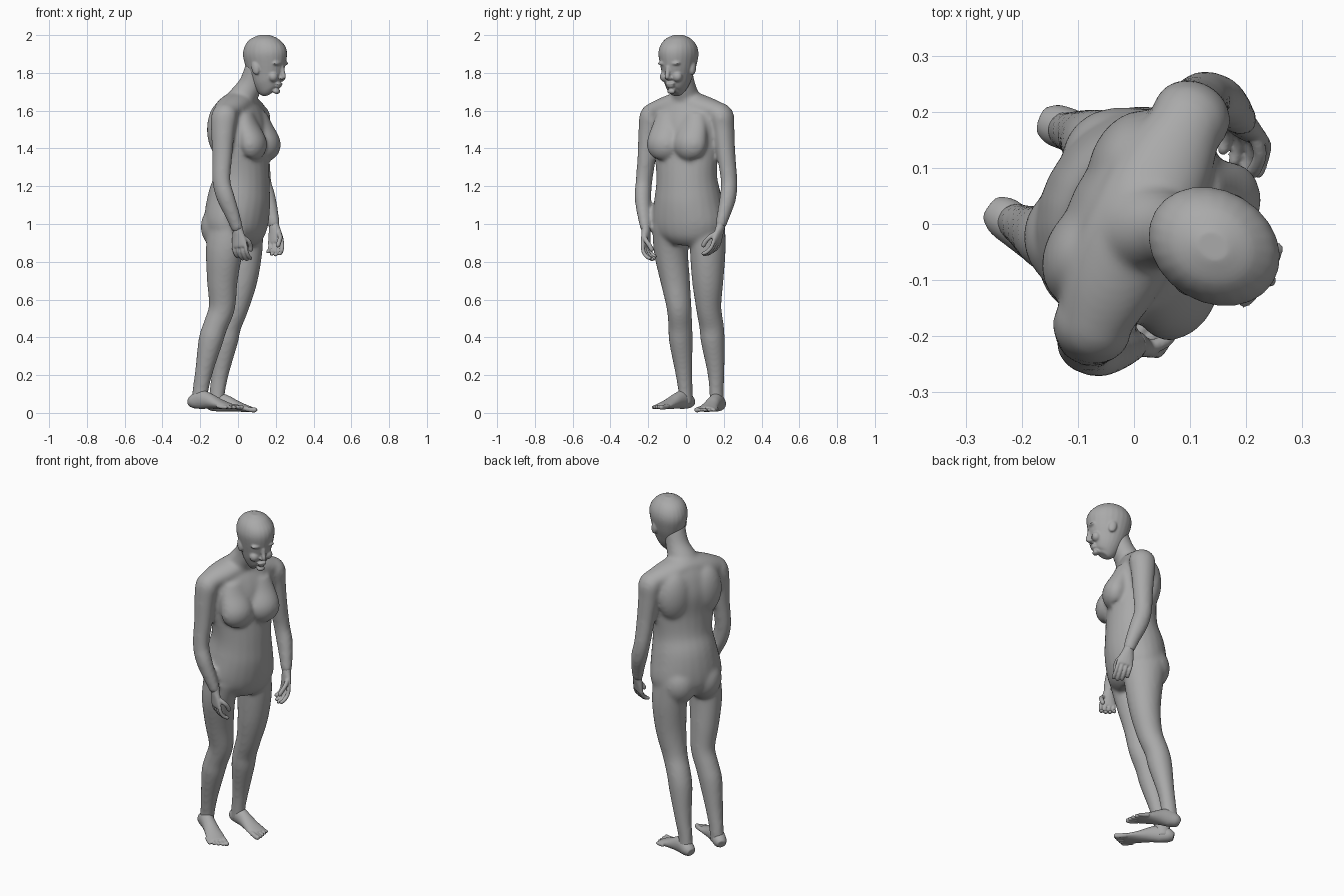
import bpy, bmesh, math
from mathutils import Vector, Matrix

old = bpy.data.objects.get("Cube")
if old:
    bpy.data.objects.remove(old, do_unlink=True)

skin = bpy.data.materials.new("plain_grey")
skin.use_nodes = True
grey = (0.4, 0.4, 0.4, 1)
skin.diffuse_color = grey
skin.node_tree.nodes["Principled BSDF"].inputs["Base Color"].default_value = grey

bm = bmesh.new()
UP = Vector((0, 0, 1))


def heading(degrees):
    a = math.radians(degrees)
    return Vector((math.cos(a), math.sin(a), 0))


FRONT = heading(-27)
LEFT = UP.cross(FRONT)
FACE = heading(-31)
FACE_LEFT = UP.cross(FACE)


def spline(rows, steps):
    """Catmull-Rom interpolation through rows of numbers."""
    rows = [Vector(r) for r in rows]
    out = []
    for i in range(len(rows) - 1):
        p0, p1, p2 = rows[max(i - 1, 0)], rows[i], rows[i + 1]
        p3 = rows[min(i + 2, len(rows) - 1)]
        for k in range(steps):
            t = k / steps
            out.append(0.5 * (2 * p1 + (p2 - p0) * t + (2 * p0 - 5 * p1 + 4 * p2 - p3) * t * t
                              + (3 * p1 - p0 - 3 * p2 + p3) * t ** 3))
    return out + [rows[-1]]


def tube(rows, hint, sides=24, steps=4):
    """Loft ellipses along a path; row = x, y, z, radius along hint, radius across."""
    rows = spline(rows, steps)
    mid = [Vector(r[:3]) for r in rows]
    rings = []
    for i, r in enumerate(rows):
        tangent = (mid[min(i + 1, len(mid) - 1)] - mid[max(i - 1, 0)]).normalized()
        a = (hint - tangent * hint.dot(tangent)).normalized()
        b = tangent.cross(a)
        rings.append([bm.verts.new(mid[i] + a * r[3] * math.cos(q) + b * r[4] * math.sin(q))
                      for q in (2 * math.pi * k / sides for k in range(sides))])
    for lo, hi in zip(rings, rings[1:]):
        for k in range(sides):
            n = (k + 1) % sides
            bm.faces.new((lo[k], lo[n], hi[n], hi[k]))
    bm.faces.new(rings[0][::-1])
    bm.faces.new(rings[-1])


def ball(centre, radii, front=FRONT, lean=0):
    """Ellipsoid with radii along front, left and up, leaning about the left axis."""
    turn = Matrix.Rotation(math.atan2(front.y, front.x), 4, 'Z') @ Matrix.Rotation(lean, 4, 'Y')
    m = Matrix.Translation(centre) @ turn @ Matrix.Diagonal((*radii, 1))
    bmesh.ops.create_uvsphere(bm, u_segments=24, v_segments=14, radius=1, matrix=m)


def finger(points, radius, hint):
    """Rounded digit through the points."""
    rows = [(*p, radius, radius) for p in points]
    tip = points[-1] + (points[-1] - points[-2]).normalized() * radius * 0.8
    tube(rows + [(*tip, radius * 0.5, radius * 0.5)], hint, 10, 3)


def finish(name, voxel, rounds):
    """Blend everything built so far into one smooth skin and start afresh."""
    bmesh.ops.recalc_face_normals(bm, faces=bm.faces)
    mesh = bpy.data.meshes.new(name)
    bm.to_mesh(mesh)
    bm.clear()
    mesh.materials.append(skin)
    obj = bpy.data.objects.new(name, mesh)
    bpy.context.collection.objects.link(obj)
    remesh = obj.modifiers.new("blend", 'REMESH')
    remesh.mode = 'VOXEL'
    remesh.voxel_size = voxel
    remesh.use_smooth_shade = True
    soften = obj.modifiers.new("soften", 'SMOOTH')
    soften.factor = 0.5
    soften.iterations = rounds


# Torso from the hips to the base of the neck
tube([(-.02, .015, .90, .10, .13), (-.012, .015, .95, .145, .185), (-.008, .013, 1.02, .162, .202),
      (.006, .01, 1.14, .162, .182), (.02, .004, 1.25, .142, .166), (.02, .002, 1.38, .132, .18),
      (.012, .003, 1.50, .132, .198), (.008, .004, 1.58, .115, .195), (.008, .004, 1.64, .09, .14),
      (.01, .0, 1.69, .06, .07)], FRONT)
# Neck
tube([(-.02, 0, 1.58, .085, .11), (.02, -.004, 1.66, .075, .085), (.068, -.015, 1.74, .064, .063),
      (.1, -.03, 1.84, .06, .06)], FRONT)
# Shoulder girdle
tube([(-.075, -.188, 1.585, .06, .05), (-.04, -.1, 1.615, .085, .062), (.008, 0, 1.645, .088, .06),
      (.055, .1, 1.615, .085, .062), (.103, .193, 1.585, .06, .05)], FRONT)
for side in (-1, 1):
    # Breasts flowing out of the upper chest
    rows = []
    for ahead, z, wide, deep in ((.06, 1.58, .06, .04), (.08, 1.51, .08, .052), (.106, 1.435, .092, .068),
                                 (.106, 1.395, .087, .064), (.09, 1.365, .066, .05)):
        rows.append((*(Vector((.02, 0, z)) + FRONT * ahead + LEFT * side * .08), wide, deep))
    tube(rows, LEFT)
    # Buttocks and shoulder blades
    ball(Vector((-.01, .015, .985)) - FRONT * .056 + LEFT * side * .075, (.105, .1, .12))
    ball(Vector((.012, 0, 1.5)) - FRONT * .062 + LEFT * side * .09, (.075, .1, .15))

# Arms
right_arm = [(-.04, -.15, 1.6, .055, .045), (-.07, -.178, 1.575, .072, .064), (-.08, -.194, 1.5, .066, .056),
             (-.083, -.206, 1.37, .056, .049), (-.088, -.222, 1.23, .05, .043), (-.065, -.228, 1.14, .05, .043),
             (-.03, -.222, 1.05, .041, .036), (0, -.212, .965, .032, .027)]
left_arm = [(.07, .15, 1.6, .055, .045), (.1, .188, 1.575, .072, .062), (.105, .2, 1.5, .065, .055),
            (.115, .212, 1.37, .056, .048), (.128, .228, 1.23, .049, .043), (.152, .222, 1.14, .049, .043),
            (.175, .202, 1.06, .04, .036), (.192, .182, .985, .032, .027)]
tube(right_arm, FRONT, 20)
tube(left_arm, FRONT, 20)

# Legs
right_leg = [(-.045, -.08, 1.0, .12, .09), (-.072, -.08, .86, .102, .088), (-.083, -.057, .7, .083, .077),
             (-.085, -.037, .56, .071, .065), (-.12, -.03, .46, .066, .063), (-.145, -.027, .38, .066, .062),
             (-.18, -.012, .22, .048, .046), (-.2, -.002, .11, .044, .037), (-.205, -.002, .045, .044, .038)]
left_leg = [(.02, .11, 1.0, .12, .09), (.028, .115, .86, .105, .092), (.018, .115, .7, .085, .083),
            (-.012, .12, .56, .07, .067), (-.048, .135, .46, .066, .065), (-.065, .142, .38, .066, .063),
            (-.092, .158, .22, .047, .046), (-.11, .162, .11, .043, .037), (-.115, .165, .03, .044, .038)]
tube(right_leg, FRONT)
tube(left_leg, FRONT)
finish("body", 0.009, 16)

# Head
tube([(.168, -.06, 1.69, .03, .025), (.16, -.057, 1.708, .056, .044), (.153, -.051, 1.745, .077, .064),
      (.149, -.046, 1.79, .096, .077), (.146, -.042, 1.84, .112, .09), (.143, -.04, 1.9, .123, .1),
      (.141, -.04, 1.945, .11, .091), (.141, -.04, 1.98, .076, .065), (.141, -.04, 2.0, .03, .025)], FACE)


def on_face(ahead, aside, z):
    return Vector((.15, -.045, z)) + FACE * ahead + FACE_LEFT * aside


# Nose, lips, chin, brows, cheeks and ears
finger([on_face(.096, 0, 1.835), on_face(.1, 0, 1.808), on_face(.108, 0, 1.778)], .0125, FACE)
ball(on_face(.093, 0, 1.772), (.014, .02, .01), FACE)
ball(on_face(.08, 0, 1.742), (.014, .028, .008), FACE)
ball(on_face(.076, 0, 1.729), (.013, .024, .008), FACE)
ball(on_face(.064, 0, 1.702), (.018, .024, .014), FACE)
for side in (-1, 1):
    ball(on_face(.089, side * .034, 1.85), (.016, .034, .011), FACE)
    ball(on_face(.066, side * .038, 1.78), (.026, .028, .028), FACE)
    ball(on_face(-.015, side * .088, 1.825), (.023, .013, .036), FACE, -.2)
finish("head", 0.005, 6)


def hand(name, wrist, inward, drift):
    """Palm with four curled fingers and a thumb; drift is the downward direction."""
    wrist = Vector(wrist)
    end = wrist + drift * .078
    tube([(*(wrist - drift * .03), .026, .021), (*wrist, .029, .023), (*(wrist + drift * .035), .038, .02),
          (*end, .046, .016), (*(end + drift * .012), .04, .011)], FRONT, 16)
    for i, length in enumerate((.92, 1, .95, .78)):
        base = end + FRONT * (.036 - .024 * i)
        finger([base, base + (drift * .037 + inward * .006) * length,
                base + (drift * .064 + inward * .026) * length,
                base + (drift * .075 + inward * .048) * length], .0105, FRONT)
    root = wrist + drift * .03 + FRONT * .02
    finger([root, root + FRONT * .022 + inward * .025 + drift * .025,
            root + FRONT * .022 + inward * .045 + drift * .05,
            root + FRONT * .016 + inward * .055 + drift * .072], .0125, FRONT)
    finish(name, 0.004, 4)


hand("right_hand", right_arm[-1][:3], LEFT, Vector((.1, -.02, -1)).normalized())
hand("left_hand", left_arm[-1][:3], -LEFT, Vector((.12, -.25, -1)).normalized())


def foot(name, heel, toe, ground, big):
    """Foot from heel to toe; big is the side of the big toe, +1 for left."""
    heel, toe = Vector((*heel, 0)), Vector((*toe, 0))
    ahead = (toe - heel) / .3
    across = UP.cross(ahead).normalized()
    shape = [(0, .035, .024, .022), (.025, .042, .037, .038), (.07, .052, .038, .05), (.12, .045, .039, .042),
             (.17, .032, .044, .03), (.22, .021, .05, .02), (.255, .015, .047, .014)]
    tube([(*(heel + ahead * t + UP * (z + ground)), w, h) for t, z, w, h in shape], across, 20)
    for i, reach in enumerate((.295, .292, .282, .27, .257)):
        spot = heel + across * big * (.038 - .021 * i) + UP * (ground + .012)
        finger([spot + ahead * (reach - .055) + UP * .006, spot + ahead * (reach - .02),
                spot + ahead * reach], .0135 if i == 0 else .01, across)
    finish(name, 0.0045, 4)


foot("right_foot", (-.255, .03), (0, -.165), .018, 1)
foot("left_foot", (-.165, .185), (.108, .09), .004, -1)
bm.free()
